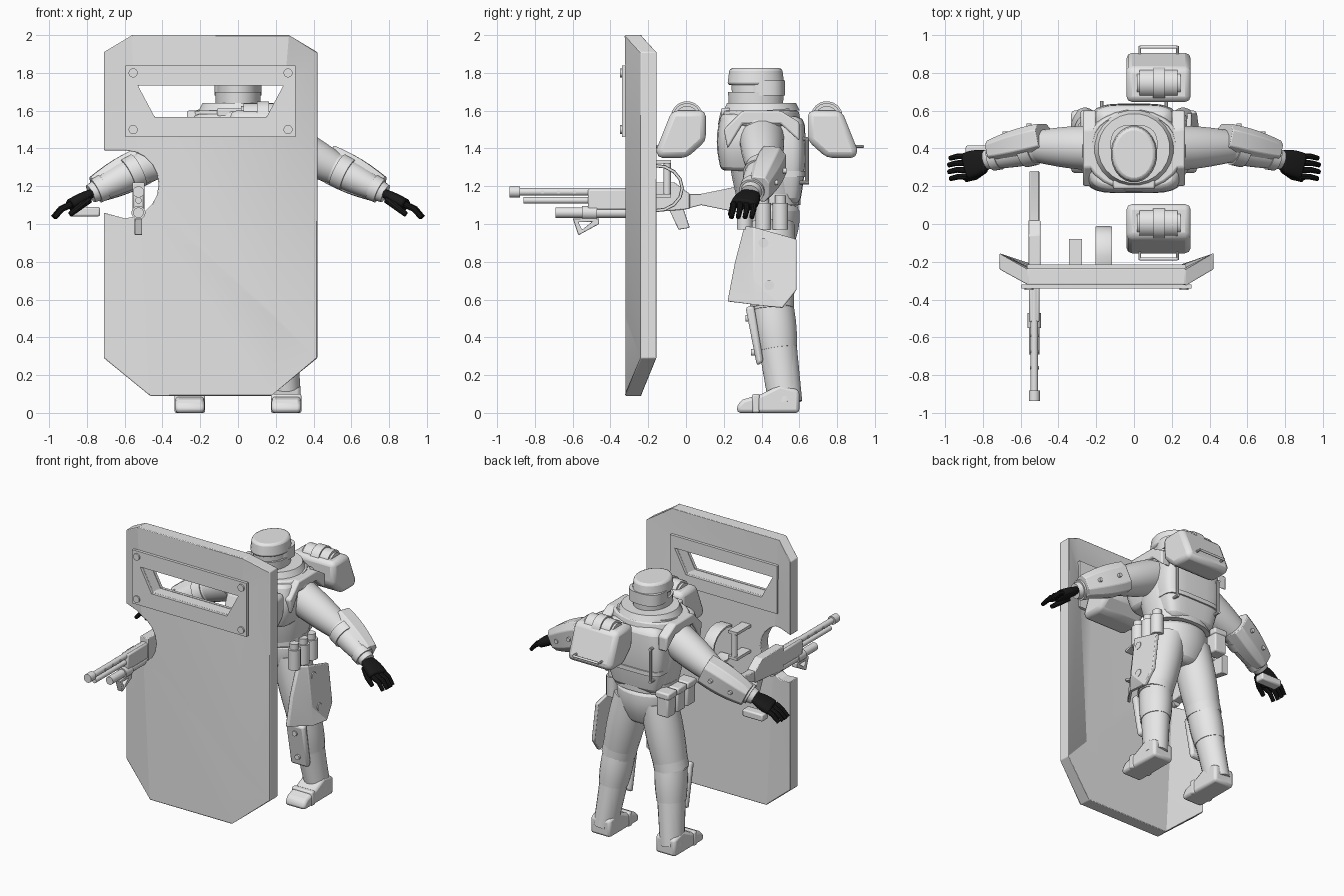
import bpy, bmesh, math
from mathutils import Vector

if "Cube" in bpy.data.objects:
    bpy.data.objects.remove(bpy.data.objects["Cube"])


def material(name, value):
    mat = bpy.data.materials.new(name)
    mat.use_nodes = True
    colour = (value, value, value, 1)
    mat.diffuse_color = colour
    mat.node_tree.nodes["Principled BSDF"].inputs["Base Color"].default_value = colour
    return mat


GREY = material("light_grey", .8)
BLACK = material("glove_black", .01)


def finish(name, bm, mat, bevel, angle):
    bmesh.ops.recalc_face_normals(bm, faces=bm.faces)
    mesh = bpy.data.meshes.new(name)
    bm.to_mesh(mesh)
    bm.free()
    mesh.materials.append(mat)
    mesh.shade_smooth()
    mesh.set_sharp_from_angle(angle=math.radians(angle))
    obj = bpy.data.objects.new(name, mesh)
    bpy.context.collection.objects.link(obj)
    if bevel:
        mod = obj.modifiers.new("rounded_edges", "BEVEL")
        mod.width, mod.segments, mod.limit_method = bevel, 2, "ANGLE"


def tube(name, path, start, end=None, flat=1, ref="x", sides=24, square=2, bulge=0, mat=GREY, bevel=0):
    """Sweep a tapering superellipse along a path; flat scales its second radius."""
    points = [Vector(p) for p in path]
    if len(points) == 2:
        points = [points[0].lerp(points[1], i / 6) for i in range(7)]
    end = end or start
    side = Vector((ref == "x", ref == "y", ref == "z"))
    bm, rings, last = bmesh.new(), [], len(points) - 1
    for i, point in enumerate(points):
        t = i / last
        tangent = (points[min(i + 1, last)] - points[max(i - 1, 0)]).normalized()
        u = (side - tangent * side.dot(tangent)).normalized()
        v = tangent.cross(u) * flat
        radius = start + (end - start) * t + bulge * math.sin(math.pi * t)
        ring = []
        for k in range(sides):
            angle = math.tau * (k + .5) / sides
            c, s = (math.copysign(abs(w) ** (2 / square), w) for w in (math.cos(angle), math.sin(angle)))
            ring.append(bm.verts.new(point + (u * c + v * s) * radius))
        rings.append(ring)
    for low, high in zip(rings, rings[1:]):
        for k in range(sides):
            bm.faces.new((low[k - 1], low[k], high[k], high[k - 1]))
    bm.faces.new(rings[0])
    bm.faces.new(rings[-1])
    finish(name, bm, mat, bevel, 35)


def prism(name, outline, near, far, axis="x", hole=None, cuts=(), bend=None, bevel=0):
    """Extrude an outline along an axis, then cut fold lines and bend."""
    bm = bmesh.new()
    edges = []
    for loop in [outline, hole] if hole else [outline]:
        verts = [bm.verts.new((a, near, b) if axis == "y" else (near, a, b)) for a, b in loop]
        edges += [bm.edges.new((verts[i - 1], verts[i])) for i in range(len(verts))]
    bmesh.ops.triangle_fill(bm, edges=edges, use_beauty=True, use_dissolve=False)
    moved = bmesh.ops.extrude_face_region(bm, geom=bm.faces[:])["geom"]
    shift = Vector((axis == "x", axis == "y", 0)) * (far - near)
    bmesh.ops.translate(bm, vec=shift, verts=[g for g in moved if isinstance(g, bmesh.types.BMVert)])
    for origin, normal in cuts:
        geometry = bm.verts[:] + bm.edges[:] + bm.faces[:]
        bmesh.ops.bisect_plane(bm, geom=geometry, plane_co=origin, plane_no=normal)
    if bend:
        for vert in bm.verts:
            bend(vert.co)
    bmesh.ops.dissolve_limit(bm, angle_limit=.01, verts=bm.verts, edges=bm.edges)
    finish(name, bm, GREY, bevel, 20)


def rect(x, z, half_width, half_height, narrow=1):
    low = half_width * narrow
    return [(x - half_width, z + half_height), (x + half_width, z + half_height),
            (x + low, z - half_height), (x - low, z - half_height)]


def box(name, x, y, z, width, depth, height, bevel=.01):
    prism(name, rect(x, z, width / 2, height / 2), y - depth / 2, y + depth / 2, "y", bevel=bevel)


def rod(name, a, b, radius, sides=16):
    tube(name, [a, b], radius, ref="y" if a[0] != b[0] else "x", sides=sides)


# Shield: mirrored slab with folded wings, round gun notch and window
MID, FRONT, BACK, HALF = -.145, -.32, -.235, .565
half_outline = [(HALF - .15, 2), (HALF, 1.91), (HALF, .29), (.32, .09)]
arc = [math.pi * (i / 10 - .5) for i in range(11)]
notch = [(-.6 + .18 * math.cos(a), 1.21 + .18 * math.sin(a)) for a in arc]
notch = [(MID - HALF, notch[0][1] + .03)] + notch + [(MID - HALF, notch[-1][1])]
mirrored = [(MID - x, z) for x, z in reversed(half_outline)]
outline = [(MID + x, z) for x, z in half_outline] + mirrored[:2] + notch + mirrored[2:]
window = rect(MID, 1.65, .385, .083, narrow=.77)


def fold_line(z):
    return .32 + z / 20


def fold_wings(co):
    fold = fold_line(co.z)
    co.y += .08 * max(0, abs(co.x - MID) - fold) / (HALF - fold)


prism("shield", outline, FRONT, BACK, "y", window, bend=fold_wings, bevel=.006,
      cuts=[((MID + s * fold_line(1), 0, 1), (s, 0, -.05)) for s in (-1, 1)])
prism("window_frame_front", rect(MID, 1.65, .45, .19), FRONT - .02, FRONT, "y", window)
prism("window_frame_back", rect(MID, 1.65, .42, .17), BACK, BACK + .02, "y", window)
for x in (MID - .41, MID + .41):
    for z in (1.5, 1.8):
        rod("frame_bolt", (x, FRONT - .03, z), (x, FRONT, z), .024)

# Shield strap and hand grip
tube("shield_strap", [(-.16, -.16 + .14 * math.cos(a * 1.3), 1.19 + .12 * math.sin(a * 1.3)) for a in arc],
     .045, flat=.2, sides=8, square=6)
rod("shield_grip", (-.31, -.1, 1.15), (-.31, -.1, 1.33), .02)
for z in (1.15, 1.33):
    box("grip_mount", -.31, -.16, z, .07, .16, .02, bevel=0)

# Rifle, every piece centred on one line
GUN, BORE, UNDER = -.527, 1.17, 1.06


def gun_tube(name, start, end, z, radius):
    rod(name, (GUN, start, z), (GUN, end, z), radius)


def gun_plate(name, outline, thick, hole=None):
    prism(name, outline, GUN - thick, GUN + thick, hole=hole, bevel=.005)


gun_tube("barrel", -.9, -.2, BORE, .02)
gun_tube("muzzle", -.935, -.88, BORE, .03)
gun_tube("gas_tube", -.86, -.2, BORE - .045, .017)
gun_tube("launcher", -.69, -.2, UNDER, .028)
gun_tube("launcher_band", -.55, -.47, UNDER, .037)
box("handguard", GUN, -.4, 1.13, .055, .24, .11)
for i in range(5):
    y = -.76 + i * .085
    rod("barrel_vent", (GUN - .024, y, BORE), (GUN + .024, y, BORE), .009, sides=10)
gun_plate("foregrip", [(-.6, 1.03), (-.46, 1.03), (-.46, 1), (-.57, .94)], .02,
          hole=[(-.57, 1.01), (-.5, 1.01), (-.55, .97)])
gun_plate("receiver", [(-.3, 1.22), (-.06, 1.22), (.02, 1.16), (.02, 1.08), (-.3, 1.05)], .032)
gun_plate("stock", [(0, 1.16), (.08, 1.16), (.28, 1.2), (.28, 1.06), (.08, 1.1), (0, 1.08)], .026)
gun_plate("pistol_grip", [(-.1, 1.1), (-.02, 1.1), (.02, .98), (-.04, .97)], .022)


def upright(name, low, high, start, end=None, **options):
    """Vertical tube on the body's centre line, between two (y, z) points."""
    tube(name, [(0, *low), (0, *high)], start, end, **options)


# Torso, chest plate and backpack
upright("pelvis", (.45, .84), (.45, 1.1), .13, .2, flat=.75, bulge=.03, bevel=.03)
upright("torso", (.44, 1.1), (.4, 1.6), .2, .22, flat=.8, bulge=.03, square=2.4)
upright("belt", (.44, 1.1), (.44, 1.16), .215, flat=.78, square=2.4)
upright("chest_plate", (.3, 1.28), (.31, 1.58), .21, .23, flat=.55, bulge=.04, square=4, bevel=.02)
upright("backpack", (.52, 1.1), (.53, 1.57), .17, .2, flat=.48, bulge=.04, square=4, bevel=.04)
upright("backpack_seam", (.53, 1.25), (.53, 1.28), .218, flat=.49, square=4)

# Stepped collar
upright("collar_base", (.39, 1.52), (.39, 1.6), .28, .26, flat=.8, bevel=.01)
upright("collar_ring", (.4, 1.6), (.4, 1.64), .21, .19, flat=.97)
box("collar_clasp", 0, .21, 1.59, .22, .05, .05)

# Helmet: core, jaw, back shell and dome leave a visor slit
upright("helmet_core", (.38, 1.6), (.37, 1.76), .11, flat=1.2)
upright("jaw_guard", (.37, 1.62), (.37, 1.7), .118, .122, flat=1.22)
upright("helmet_back", (.42, 1.68), (.42, 1.76), .124, flat=.85, square=2.6)
upright("helmet_dome", (.37, 1.735), (.37, 1.825), .125, .115, flat=1.22, bevel=.03)

# Detached shoulder pods, mirrored front to back
pod_profile = [(.27, 1.6), (.45, 1.6), (.53, 1.4), (.53, 1.35), (.37, 1.35), (.27, 1.44)]
for s in (-1, 1):
    def pod_rod(name, start, end, reach, z, radius):
        y = .375 + s * reach
        rod(name, (start, y, z), (end, y, z), radius, sides=20)

    prism("shoulder_pod", [(.375 + s * y, z) for y, z in pod_profile], -.04, .3, bevel=.03)
    pod_rod("pod_drum", .03, .23, .37, 1.565, .075)
    pod_rod("pod_drum_core", .015, .245, .37, 1.565, .06)
    pod_rod("drum_band", .1, .165, .37, 1.565, .085)
    pod_rod("pod_handle", .03, .23, .56, 1.41, .008)
    for x in (.03, .23):
        rod("handle_end", (x, .375 + s * .5, 1.41), (x, .375 + s * .565, 1.41), .008, sides=8)

# Limbs: each side gets its own joints, and parts lie between them
for s, side in ((-1, "right_"), (1, "left_")):
    def joint(x, y, z):
        return Vector((s * x, y, z))

    def limb(part, a, b, begin, stop, start, end=None, **options):
        tube(side + part, [a.lerp(b, begin), a.lerp(b, stop)], start, end, **options)

    shoulder, elbow, wrist = joint(.16, .4, 1.47), joint(.5, .41, 1.3), joint(.78, .34, 1.16)
    limb("upper_arm", shoulder, elbow, 0, 1.1, .12, .08, ref="y", bulge=.01, bevel=.02)
    limb("forearm", elbow, wrist, -.1, 1, .085, .05, ref="y", bulge=.01)
    limb("sleeve_band", elbow, wrist, .1, .3, .093, .091, ref="y")
    limb("wrist_band", elbow, wrist, .75, .9, .07, .067, ref="y")
    outward = Vector((0, .04, .01))
    limb("forearm_guard", elbow + outward, wrist + outward, -.1, .9, .08, .058,
         flat=1.3, ref="y", sides=8, square=3, bulge=.01, bevel=.005)
    for t in (.2, .65):
        spot = elbow.lerp(wrist, t) + outward
        rod(side + "guard_bolt", spot, spot + Vector((0, .1 - t * .025, 0)), .014, sides=12)

    # Gloved hand with bent fingers
    knuckle = joint(.89, .305, 1.1)
    limb("palm", wrist, knuckle, -.1, 1, .047, .07, flat=.45, ref="y", square=2.6, bulge=.01, mat=BLACK, bevel=.01)
    for i in range(4):
        reach = .01 * math.sin(i)
        y = .25 + i * .036
        finger = [joint(.88, y, 1.105), joint(.93 + reach, y, 1.08), joint(.97 + reach, y - .01, 1.035)]
        tube(side + "finger", finger, .018, .013, ref="y", sides=10, mat=BLACK)
    thumb = [joint(.79, .29, 1.13), joint(.84, .25, 1.09), joint(.89, .235, 1.05)]
    tube(side + "thumb", thumb, .022, .014, ref="y", sides=10, mat=BLACK)

    hip, knee, ankle = joint(.1, .45, 1), joint(.2, .455, .58), joint(.255, .52, .1)
    limb("thigh", hip, knee, 0, 1.1, .12, .105, flat=1.05, bulge=.01)
    limb("knee_cuff", hip, knee, .9, 1.07, .112, flat=1.05)
    limb("shin", knee, ankle, 0, 1, .1, .078, flat=1.1)
    limb("shin_cuff", knee, ankle, .05, .5, .103, .093, flat=1.1, bulge=.005)
    limb("boot_shaft", knee, ankle, .45, 1.1, .085, .075, flat=1.2)
    boot = [(.6, 0), (.6, .12), (.5, .15), (.4, .1), (.3, .07), (.27, .04), (.27, 0)]
    center = ankle.x
    prism(side + "boot", boot, center - .077, center + .077, bevel=.018)
    box(side + "toe_strap", center, .37, .05, .162, .04, .1)
    guard = [(.315, .56), (.36, .57), (.41, .27), (.375, .25)]
    prism(side + "shin_guard", guard, s * .22 - .07, s * .22 + .07, bevel=.015)
    for y, z in ((.33, .5), (.36, .32)):
        rod(side + "shin_bolt", (s * .22, y - .015, z), (s * .22, y + .02, z), .018, sides=12)

    # Backpack handles and shoulder straps
    rod(side + "pack_handle", joint(.17, .64, 1.22), joint(.17, .64, 1.45), .01, sides=10)
    for z in (1.22, 1.45):
        rod(side + "handle_end", joint(.17, .6, z), joint(.17, .65, z), .01, sides=10)
    strap = [(.2, 1.5), (.3, 1.6), (.5, 1.6), (.6, 1.54), (.6, 1.44), (.5, 1.53), (.3, 1.53), (.22, 1.4)]
    prism(side + "shoulder_strap", strap, s * .2, s * .27, bevel=.01)


# Left thigh plate with folded front edge
def lean_and_fold(co):
    co.x += (1 - co.z) / 9 - max(0, .36 - co.y) * .7


prism("thigh_plate", [(.31, .99), (.37, .98), (.585, .92), (.585, .65), (.51, .555), (.22, .59), (.26, .8)], .27, .295,
      cuts=[((0, .36, 0), (0, 1, 0))], bend=lean_and_fold, bevel=.006)
for y, z in ((.41, .9), (.44, .675)):
    x = .3 + (1 - z) / 9
    rod("thigh_bolt", (x - .02, y, z), (x, y, z), .026)

# Hip gear: canisters on the left, pouches on the right
for y in (.31, .41, .5):
    rod("canister", (.225, y, .97), (.225, y, 1.11), .042)
    rod("canister_cap", (.225, y, 1.1), (.225, y, 1.15), .03)
for y in (.33, .44, .55):
    box("hip_pouch", -.23, y, 1.05, .09, .09, .16)
    box("pouch_flap", -.23, y, 1.12, .105, .1, .045)
box("wrist_device", -.81, .38, 1.065, .16, .07, .05)
